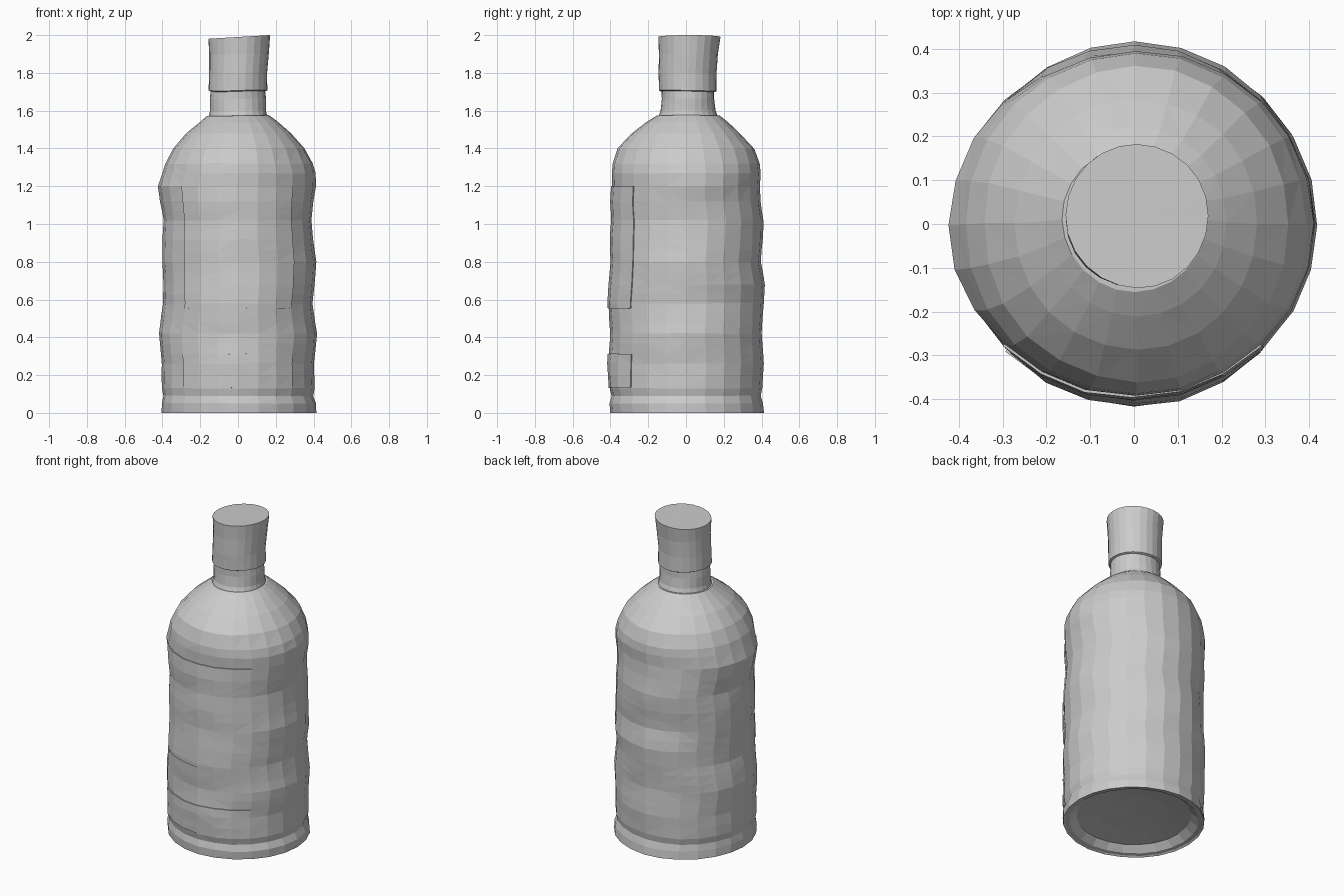
import bpy
import bmesh
from math import cos, sin, pi
from mathutils import Vector, noise

default = bpy.data.objects.get("Cube")
if default:
    bpy.data.objects.remove(default, do_unlink=True)

SIDES = 24

# One plain clay colour for everything
grey = bpy.data.materials.new("clay_grey")
grey.use_nodes = True
grey.diffuse_color = (0.6, 0.6, 0.6, 1)
grey.node_tree.nodes["Principled BSDF"].inputs["Base Color"].default_value = grey.diffuse_color

# Hand-worked profile: height, x radius, y radius, x shift, y shift
BODY = [
    (0.01, .41, .405, .005, .005),
    (0.05, .41, .405, .005, 0),
    (0.09, .398, .395, 0, 0),
    (0.13, .405, .405, 0, 0),
    (0.26, .403, .41, 0, 0),
    (0.42, .42, .4, 0, 0),
    (0.58, .393, .412, 0, 0),
    (0.68, .4, .41, .005, .005),
    (0.80, .408, .395, .005, 0),
    (0.92, .4, .4, 0, .005),
    (1.02, .392, .4, 0, .01),
    (1.12, .405, .395, -.005, 0),
    (1.20, .417, .39, -.005, 0),
    (1.27, .405, .395, .005, 0),
    (1.32, .39, .39, .005, 0),
    (1.40, .35, .36, .005, 0),
    (1.48, .28, .285, .005, 0),
    (1.54, .21, .215, .005, .005),
    (1.575, .165, .165, 0, .01),
]
NECK = [
    (1.56, .16, .16, 0, .01),
    (1.60, .148, .145, 0, .01),
    (1.66, .148, .14, 0, .01),
    (1.72, .143, .14, 0, .01),
]
CAP = [
    (1.70, .145, .145, 0, .01),
    (1.705, .156, .154, 0, .01),
    (1.80, .154, .153, 0, .01),
    (1.90, .158, .157, .005, .015),
    (1.995, .163, .164, .007, .018),
]


def refine(rows, step):
    """Split tall gaps so the wobble has rings to act on."""
    out = [rows[0]]
    for a, b in zip(rows, rows[1:]):
        n = max(1, round((b[0] - a[0]) / step))
        out += [tuple(p + (q - p) * k / n for p, q in zip(a, b)) for k in range(1, n + 1)]
    return out


def at_height(rows, z):
    """Profile row interpolated at a height."""
    for a, b in zip(rows, rows[1:]):
        if a[0] <= z <= b[0]:
            t = (z - a[0]) / (b[0] - a[0])
            return tuple(p + (q - p) * t for p, q in zip(a, b))


def ring_point(row, column, wobble, lift=0):
    z, rx, ry, dx, dy = row
    angle = 2 * pi * column / SIDES - pi / 2
    p = Vector((dx + (rx + lift) * cos(angle), dy + (ry + lift) * sin(angle), z))
    p += noise.noise_vector(Vector((p.x * 4, p.y * 4, p.z * 7))) * wobble
    return p


def finish(bm, name):
    bmesh.ops.recalc_face_normals(bm, faces=bm.faces)
    bmesh.ops.triangulate(bm, faces=bm.faces, quad_method='SHORT_EDGE')
    mesh = bpy.data.meshes.new(name)
    bm.to_mesh(mesh)
    bm.free()
    mesh.materials.append(grey)
    ob = bpy.data.objects.new(name, mesh)
    bpy.context.collection.objects.link(ob)
    return ob


def bridge(bm, lower, upper, closed=True):
    n = len(lower)
    for i in range(n if closed else n - 1):
        j = (i + 1) % n
        bm.faces.new((lower[i], lower[j], upper[j], upper[i]))


def fan(bm, ring, centre):
    tip = bm.verts.new(centre)
    for i, v in enumerate(ring):
        bm.faces.new((v, ring[(i + 1) % len(ring)], tip))


def lathe(name, rows, step, wobble, bottom, top):
    bm = bmesh.new()
    rings = [[bm.verts.new(ring_point(row, c, wobble)) for c in range(SIDES)]
             for row in refine(rows, step)]
    for a, b in zip(rings, rings[1:]):
        bridge(bm, a, b)
    if bottom:
        fan(bm, rings[0], bottom)
    if top:
        fan(bm, rings[-1], top)
    return finish(bm, name)


# Bottle body, with a hollow under the base inside a narrow standing rim
hollow = [(0.06, .2, .2, 0, 0), (0.045, .33, .33, 0, 0),
          (0.008, .375, .37, .003, .003), (0.004, .4, .395, .005, .005)]
bm = bmesh.new()
rings = [[bm.verts.new(ring_point(row, c, 0.006)) for c in range(SIDES)]
         for row in hollow + refine(BODY, 0.06)]
for a, b in zip(rings, rings[1:]):
    bridge(bm, a, b)
fan(bm, rings[0], (0, 0, 0.065))
fan(bm, rings[-1], (0, 0.01, 1.58))
for v in bm.verts:
    v.co.z = max(v.co.z, 0)
for v in rings[len(hollow)]:
    v.co.z = 0
finish(bm, "bottle_body")

# Neck and stopper cap
lathe("bottle_neck", NECK, 0.06, 0.006, None, (0, .01, 1.72))
cap = lathe("bottle_cap", CAP, 0.1, 0.006, (0, .01, 1.70), (.007, .018, 1.99))
for v in cap.data.vertices:
    if v.co.z > 1.95:
        v.co.z = min(2, 1.99 + 0.06 * v.co.x)


# Thin wrapped labels following the front of the body
def label(name, low, high):
    heights = [low] + [r[0] for r in refine(BODY, 0.06) if low + .02 < r[0] < high - .02] + [high]
    bm = bmesh.new()
    skins = []
    for lift in (-0.002, 0.006):
        grid = [[bm.verts.new(ring_point(at_height(BODY, z), c, 0.006, lift))
                 for c in range(-3, 4)] for z in heights]
        for a, b in zip(grid, grid[1:]):
            bridge(bm, a, b, closed=False)
        skins.append(grid)
    inner, outer = skins
    for k in (0, -1):
        bridge(bm, inner[k], outer[k], closed=False)
        bridge(bm, [r[k] for r in inner], [r[k] for r in outer], closed=False)
    finish(bm, name)


label("main_label", 0.555, 1.20)
label("lower_label", 0.135, 0.31)
